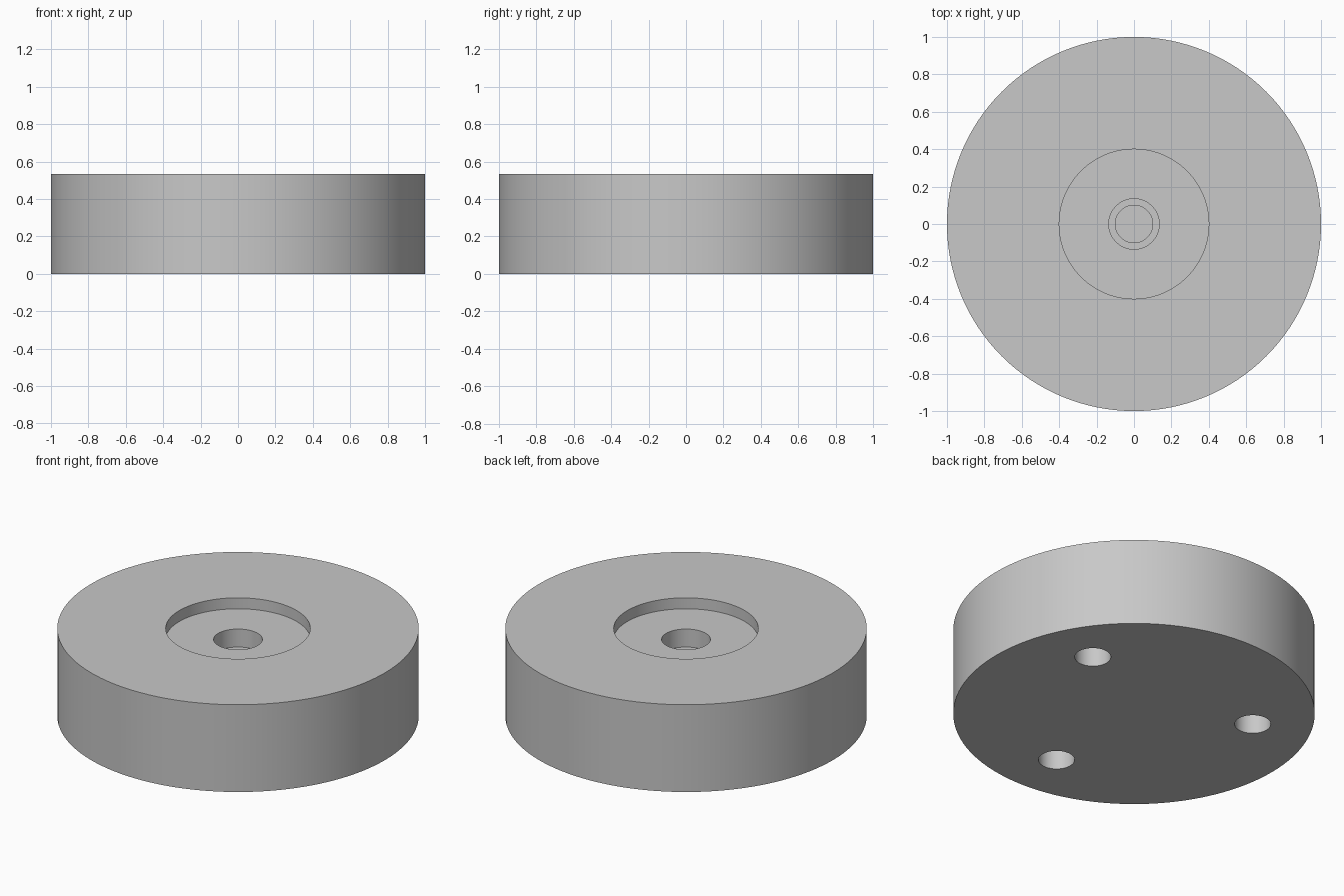
import bpy
from math import radians, cos, sin

cube = bpy.data.objects.get("Cube")
if cube:
    bpy.data.objects.remove(cube, do_unlink=True)

HEIGHT = 0.533
OVERLAP = 0.05     # cutters reach this far past the face they open

grey = bpy.data.materials.new("plain_grey")
grey.use_nodes = True
colour = (0.58, 0.58, 0.58, 1)
grey.diffuse_color = colour
grey.node_tree.nodes["Principled BSDF"].inputs["Base Color"].default_value = colour


def cylinder(name, radius, bottom, top, x=0, y=0, sides=64):
    bpy.ops.mesh.primitive_cylinder_add(
        vertices=sides, radius=radius, depth=top - bottom,
        location=(x, y, (bottom + top) / 2))
    obj = bpy.context.object
    obj.name = name
    obj.data.materials.append(grey)
    return obj


def cut(body, cutter):
    cutter.hide_render = True
    mod = body.modifiers.new(cutter.name, "BOOLEAN")
    mod.operation = "DIFFERENCE"
    mod.solver = "EXACT"
    mod.object = cutter
    bpy.context.view_layer.objects.active = body
    bpy.ops.object.modifier_apply(modifier=mod.name)
    bpy.data.objects.remove(cutter, do_unlink=True)


# Round body
body = cylinder("round_base", 1, 0, HEIGHT, sides=128)

# Stepped centre opening: shallow recess, counterbore, narrow blind hole
recess_floor = HEIGHT - 0.067
bore_floor = recess_floor - 0.11
cut(body, cylinder("recess", 0.4, recess_floor, HEIGHT + OVERLAP, sides=96))
cut(body, cylinder("counterbore", 0.135, bore_floor, HEIGHT + OVERLAP))
cut(body, cylinder("centre_hole", 0.1, 0.2, HEIGHT + OVERLAP))

# Three blind holes in the underside
for angle in (30, 150, 270):
    a = radians(angle)
    cut(body, cylinder("underside_hole", 0.1, -OVERLAP, 0.33,
                       0.667 * cos(a), 0.667 * sin(a)))

# Smooth walls with crisp rims
bpy.ops.object.select_all(action="DESELECT")
body.select_set(True)
bpy.context.view_layer.objects.active = body
bpy.ops.object.shade_smooth_by_angle(angle=radians(30))
